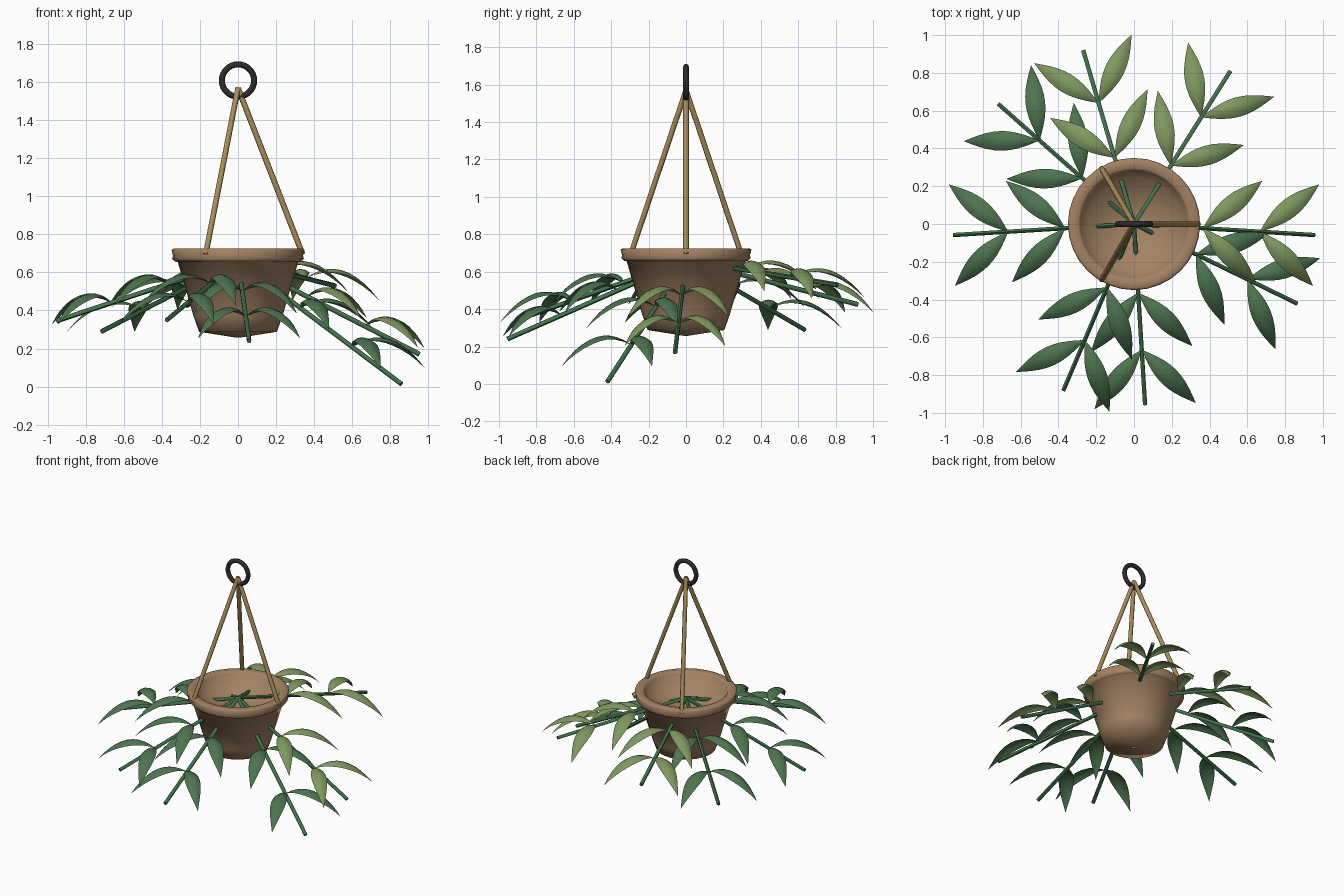
import bpy, bmesh, math
from mathutils import Vector, Matrix

cube = bpy.data.objects.get("Cube")
if cube:
    bpy.data.objects.remove(cube, do_unlink=True)


def material(name, rgb):
    mat = bpy.data.materials.new(name)
    mat.use_nodes = True
    mat.diffuse_color = (*rgb, 1)
    mat.node_tree.nodes["Principled BSDF"].inputs["Base Color"].default_value = (*rgb, 1)
    return mat


CLAY = material("clay", (0.37, 0.225, 0.125))
ROPE = material("rope", (0.40, 0.27, 0.10))
IRON = material("dark iron", (0.025, 0.025, 0.025))
STEM = material("stem green", (0.055, 0.17, 0.075))
DARK = material("dark leaf", (0.075, 0.175, 0.08))
LIGHT = material("light leaf", (0.21, 0.31, 0.115))


def finish(bm, name, mat, angle=60):
    mesh = bpy.data.meshes.new(name)
    bm.to_mesh(mesh)
    bm.free()
    mesh.materials.append(mat)
    obj = bpy.data.objects.new(name, mesh)
    bpy.context.collection.objects.link(obj)
    bpy.ops.object.select_all(action="DESELECT")
    obj.select_set(True)
    bpy.context.view_layer.objects.active = obj
    bpy.ops.object.shade_smooth_by_angle(angle=math.radians(angle))
    return obj


def polar(r, angle, z):
    return Vector((r * math.cos(angle), r * math.sin(angle), z))


def rod(name, start, end, radius, mat, sides=8):
    bm = bmesh.new()
    axis = end - start
    turn = axis.to_track_quat("Z", "Y").to_matrix().to_4x4()
    bmesh.ops.create_cone(bm, cap_ends=True, segments=sides, radius1=radius, radius2=radius,
                          depth=axis.length,
                          matrix=Matrix.Translation((start + end) / 2) @ turn)
    return finish(bm, name, mat)


def lathe(name, profile, mat, angle, steps=32):
    bm = bmesh.new()
    verts = [bm.verts.new((r, 0, z)) for r, z in profile]
    edges = [bm.edges.new(pair) for pair in zip(verts, verts[1:])]
    bmesh.ops.spin(bm, geom=verts + edges, cent=(0, 0, 0), axis=(0, 0, 1),
                   angle=math.tau, steps=steps)
    bmesh.ops.remove_doubles(bm, verts=bm.verts, dist=0.0005)
    bmesh.ops.recalc_face_normals(bm, faces=bm.faces)
    return finish(bm, name, mat, angle)


def leaf(name, base, heading, mat, length=0.402, half_width=0.052, steps=10):
    """Pointed blade that arches up, droops at the tip and folds along its midrib."""
    bm = bmesh.new()
    along, side = polar(1, heading, 0), polar(1, heading + math.pi / 2, 0)
    rows = []
    for i in range(steps + 1):
        t = i / steps
        w = math.sin(math.pi * t)
        mid = base + along * length * t + Vector((0, 0, 0.28 * t - 0.395 * t * t))
        rows.append([bm.verts.new(mid + side * half_width * w * s
                                  - Vector((0, 0, 0.022 * w * s * s)))
                     for s in (-1, -0.5, 0, 0.5, 1)])
    for a, b in zip(rows, rows[1:]):
        for k in range(4):
            bm.faces.new((a[k], b[k], b[k + 1], a[k + 1]))
    bmesh.ops.remove_doubles(bm, verts=bm.verts, dist=0.0005)
    return finish(bm, name, mat)


# Pot: drain hole, tapered body, stepped rim and a shallow dished inside
lathe("pot", [(0.009, 0.257), (0.205, 0.288), (0.234, 0.37), (0.317, 0.655), (0.332, 0.658),
              (0.346, 0.672), (0.342, 0.688), (0.35, 0.718), (0.34, 0.725), (0.295, 0.725),
              (0.285, 0.715), (0.245, 0.61), (0, 0.585)], CLAY, 75)

# Three ropes meeting at the hanging ring
for i in range(3):
    rod(f"rope_{i + 1}", polar(0.34, math.tau * i / 3, 0.695), Vector((0, 0, 1.57)), 0.015, ROPE)

# Hanging ring
bpy.ops.mesh.primitive_torus_add(major_radius=0.085, minor_radius=0.016, major_segments=28,
                                 minor_segments=8, location=(0, 0, 1.61),
                                 rotation=(math.pi / 2, 0, 0))
ring = bpy.context.object
ring.name = "hanging_ring"
ring.data.materials.append(IRON)
bpy.ops.object.shade_smooth_by_angle(angle=math.radians(60))

# Drooping stems, each with two pairs of leaves: direction, tip height, leaf colour
stems = [(-3.5, 0.17, LIGHT), (-26, 0.013, DARK), (-86.5, 0.24, DARK), (-113, 0.35, DARK),
         (183.5, 0.345, DARK), (138.5, 0.29, DARK), (106.3, 0.425, LIGHT), (57.8, 0.53, LIGHT)]
CROWN, REACH = 0.66, 0.957
for n, (degrees, tip, mat) in enumerate(stems, 1):
    heading = math.radians(degrees)
    crown = Vector((0, 0, CROWN))
    end = polar(REACH, heading, tip)
    rod(f"stem_{n}", crown, end, 0.013, STEM, 6)
    for p, r in enumerate((0.365, 0.667), 1):
        base = crown.lerp(end, r / REACH)
        for label, sign in (("left", 1), ("right", -1)):
            leaf(f"leaf_{n}_{p}_{label}", base, heading + sign * math.radians(42), mat)
